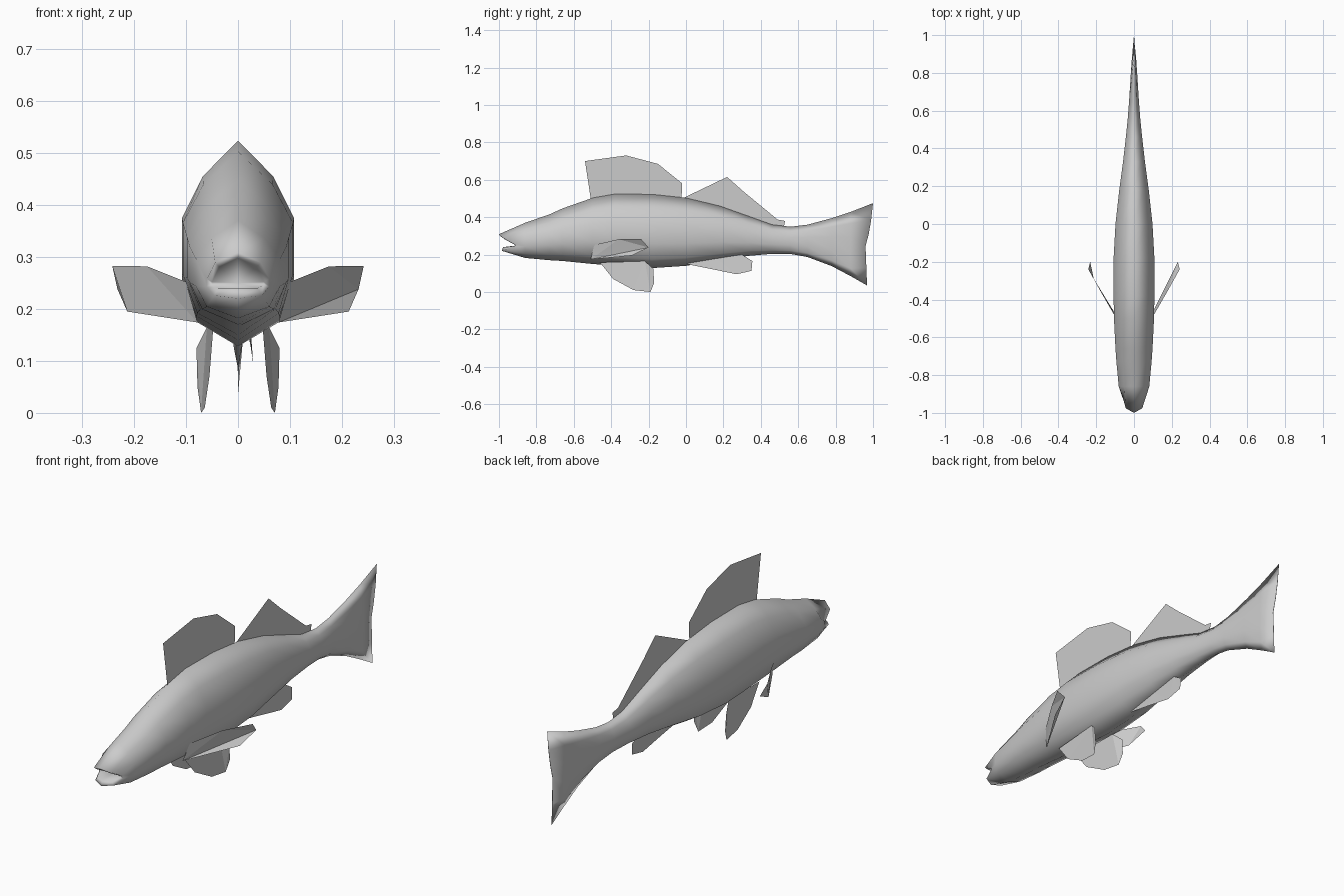
import bpy
import bmesh

cube = bpy.data.objects.get("Cube")
if cube:
    bpy.data.objects.remove(cube, do_unlink=True)

grey = bpy.data.materials.new("fish grey")
grey.use_nodes = True
COLOUR = (0.6, 0.6, 0.6, 1.0)
grey.diffuse_color = COLOUR
grey.node_tree.nodes["Principled BSDF"].inputs["Base Color"].default_value = COLOUR


def add_object(name, bm, smooth):
    mesh = bpy.data.meshes.new(name)
    for face in bm.faces:
        face.smooth = smooth
    bm.to_mesh(mesh)
    bm.free()
    mesh.materials.append(grey)
    obj = bpy.data.objects.new(name, mesh)
    bpy.context.collection.objects.link(obj)
    return obj


# Half cross-section from back ridge to belly: (width factor, height factor)
SECTION = [(0, 1), (0.63, 0.82), (1, 0.61), (1, 0.33), (0.74, 0.12), (0, 0)]

# Body stations: y, back height, belly height, half width
STATIONS = [
    (-0.86, 0.37, 0.182, 0.081),
    (-0.73, 0.415, 0.17, 0.093),
    (-0.66, 0.447, 0.166, 0.098),
    (-0.50, 0.503, 0.15, 0.106),
    (-0.38, 0.524, 0.14, 0.108),
    (-0.18, 0.522, 0.128, 0.108),
    (0.00, 0.503, 0.14, 0.098),
    (0.18, 0.46, 0.17, 0.078),
    (0.33, 0.407, 0.193, 0.058),
    (0.46, 0.36, 0.204, 0.043),
    (0.56, 0.349, 0.203, 0.033),
    (0.65, 0.36, 0.187, 0.026),
    (0.78, 0.395, 0.138, 0.018),
    (0.88, 0.428, 0.085, 0.011),
]

# Mouth rim, inner then outer edge of the lips, and the forked tail edge
LIP_INNER = [(0, -0.992, 0.298), (0.036, -0.968, 0.281), (0.05, -0.915, 0.252),
             (0.05, -0.915, 0.247), (0.038, -0.96, 0.24), (0, -0.978, 0.24)]
LIP_OUTER = [(0, -1.0, 0.309), (0.044, -0.975, 0.289), (0.06, -0.915, 0.258),
             (0.06, -0.915, 0.243), (0.046, -0.962, 0.226), (0, -0.985, 0.22)]
TAIL_EDGE = [(0, 1.0, 0.475), (0.001, 0.99, 0.385), (0.001, 0.977, 0.31),
             (0.001, 0.96, 0.245), (0.001, 0.964, 0.13), (0, 0.968, 0.035)]


def station(y, top, bottom, half):
    return [(half * w, y, bottom + (top - bottom) * h) for w, h in SECTION]


# Body, jaws and tail as one lofted skin
bm = bmesh.new()
loops = [LIP_INNER, LIP_OUTER] + [station(*s) for s in STATIONS] + [TAIL_EDGE]
rings = []
for half in loops:
    mirrored = [(-x, y, z) for x, y, z in reversed(half[1:-1])]
    rings.append([bm.verts.new(p) for p in half + mirrored])
count = len(rings[0])
for a, b in zip(rings, rings[1:]):
    for i in range(count):
        j = (i + 1) % count
        bm.faces.new((a[i], a[j], b[j], b[i]))
throat = bm.verts.new((0, -0.895, 0.25))
for i in range(count):
    bm.faces.new((rings[0][(i + 1) % count], rings[0][i], throat))
bm.faces.new(rings[-1])
bmesh.ops.recalc_face_normals(bm, faces=bm.faces)
add_object("body", bm, True)


# Fins are single thin sheets rooted inside the body
def add_fin(name, points):
    bm = bmesh.new()
    face = bm.faces.new([bm.verts.new(p) for p in points])
    bmesh.ops.triangulate(bm, faces=[face])
    add_object(name, bm, False)


def centre_fin(name, outline):
    add_fin(name, [(0, y, z) for y, z in outline])


def fin_pair(name, points):
    for side, sign in (("left", 1), ("right", -1)):
        add_fin(f"{side}_{name}", [(sign * x, y, z) for x, y, z in points])


centre_fin("front_dorsal_fin", [(-0.505, 0.47), (-0.54, 0.70), (-0.32, 0.73),
                                (-0.15, 0.685), (-0.02, 0.58), (-0.025, 0.48)])
centre_fin("rear_dorsal_fin", [(-0.02, 0.50), (0.22, 0.615), (0.31, 0.535),
                               (0.41, 0.45), (0.49, 0.387), (0.53, 0.38),
                               (0.52, 0.335), (0.30, 0.39), (0.10, 0.46)])
add_fin("anal_fin", [(0.02, 0.0, 0.15), (0.025, 0.13, 0.124), (0.029, 0.27, 0.095),
                     (0.028, 0.35, 0.113), (0.024, 0.355, 0.165),
                     (0.02, 0.30, 0.2), (0.018, 0.15, 0.19)])
fin_pair("pelvic_fin", [(0.048, -0.46, 0.158), (0.055, -0.39, 0.07), (0.064, -0.28, 0.01),
                        (0.071, -0.19, 0.0), (0.078, -0.17, 0.05),
                        (0.08, -0.175, 0.125), (0.06, -0.22, 0.165)])
fin_pair("pectoral_fin", [(0.078, -0.51, 0.174), (0.1, -0.49, 0.252), (0.175, -0.36, 0.282),
                          (0.242, -0.24, 0.283), (0.232, -0.20, 0.238),
                          (0.213, -0.29, 0.195)])
